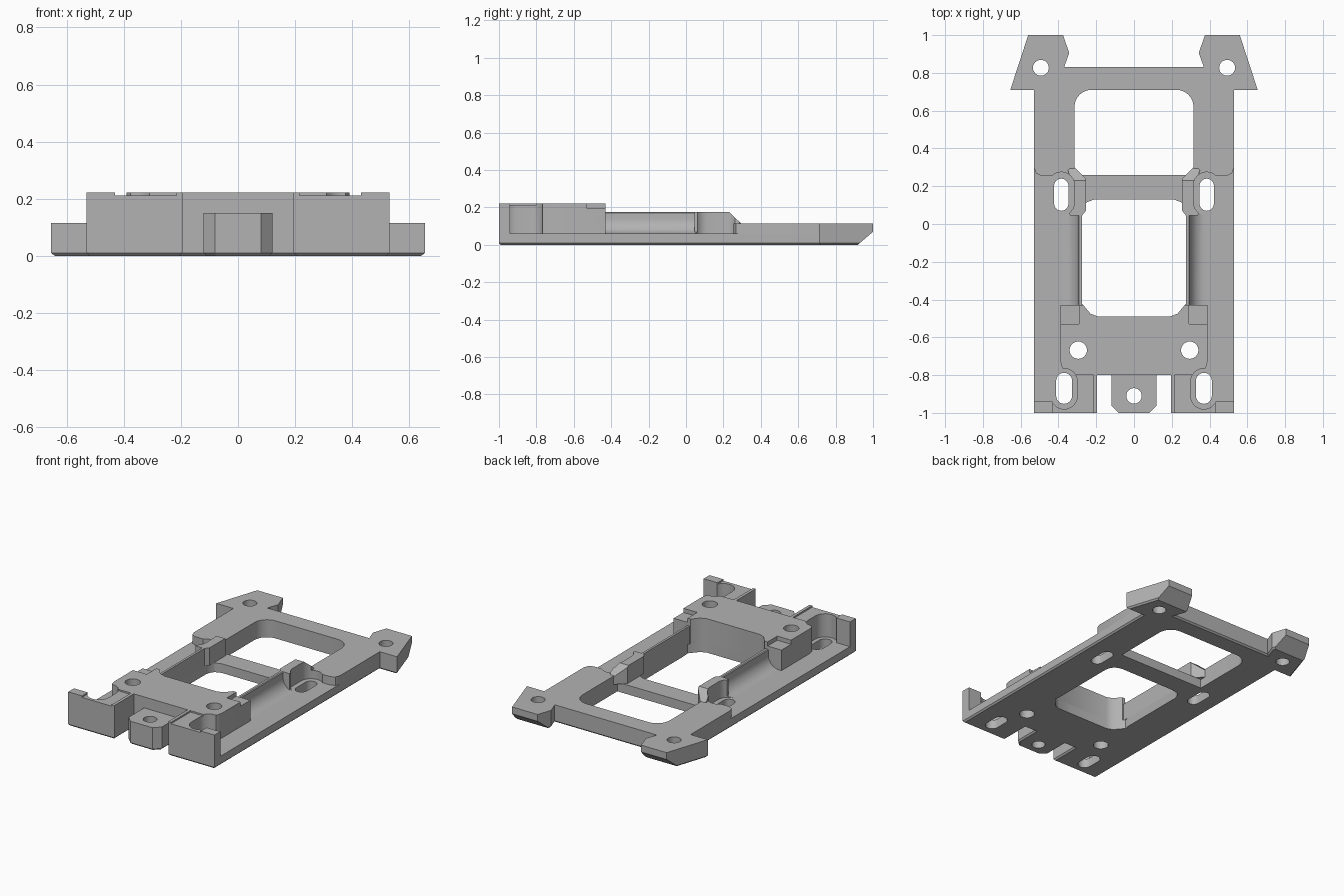
import bpy, bmesh, math

cube = bpy.data.objects.get("Cube")
if cube:
    bpy.data.objects.remove(cube, do_unlink=True)

grey = bpy.data.materials.new("plain_grey")
grey.use_nodes = True
grey.diffuse_color = (0.45, 0.45, 0.45, 1)
grey.node_tree.nodes["Principled BSDF"].inputs["Base Color"].default_value = (0.45, 0.45, 0.45, 1)

FLOOR, DECK, TOP = 0.06, 0.115, 0.222
parts, cutters = [], []


def prism(name, pts, lo, hi, axis="z", bevel=0.0, cutter=False):
    """Extrude a flat outline along an axis, optionally bevelling its lower rim."""
    def place(p, h):
        return {"z": (p[0], p[1], h), "y": (p[0], h, p[1]), "x": (h, p[0], p[1])}[axis]
    bm = bmesh.new()
    low = [bm.verts.new(place(p, lo)) for p in pts]
    high = [bm.verts.new(place(p, hi)) for p in pts]
    bottom = bm.faces.new(low)
    bm.faces.new(high)
    for i in range(len(pts)):
        j = (i + 1) % len(pts)
        bm.faces.new((low[i], low[j], high[j], high[i]))
    bmesh.ops.recalc_face_normals(bm, faces=bm.faces)
    if bevel:
        bmesh.ops.bevel(bm, geom=list(bottom.edges), offset=bevel, segments=1, affect="EDGES")
    mesh = bpy.data.meshes.new(name)
    bm.to_mesh(mesh)
    bm.free()
    mesh.materials.append(grey)
    ob = bpy.data.objects.new(name, mesh)
    bpy.context.collection.objects.link(ob)
    ob.hide_render = cutter
    (cutters if cutter else parts).append(ob)
    return ob


def both(half):
    """Complete a half outline by reflecting it across x = 0."""
    return half + [(-x, y) for x, y in reversed(half)]


def flip(pts, s):
    return [(x * s, y) for x, y in pts]


def capsule(x, y0, y1, r, n=12):
    """Slot outline; a circle when y0 equals y1."""
    arc = [math.pi * i / n for i in range(n + 1)]
    up = [(x + r * math.cos(a), y1 + r * math.sin(a)) for a in arc]
    down = [(x - r * math.cos(a), y0 - r * math.sin(a)) for a in arc]
    return up + down if y1 > y0 else up + down[1:-1]


def cut(name, pts, targets, lo=-0.2, hi=0.5, axis="z"):
    tool = prism(name, pts, lo, hi, axis, cutter=True)
    for ob in targets:
        mod = ob.modifiers.new(name, "BOOLEAN")
        mod.operation, mod.solver, mod.object = "DIFFERENCE", "EXACT", tool


# Outline of the ears, shared by base and rear deck
ears = [(0.53, 0.71), (0.655, 0.71), (0.56, 1.0), (0.375, 1.0), (0.343, 0.905), (0.37, 0.83)]
tab_edge = [(0.08, -1.0), (0.12, -0.96), (0.12, -0.8)]

# Solid parts
base = prism("base_plate", both(tab_edge + [(0.195, -0.8), (0.195, -1), (0.53, -1)] + ears),
             0, FLOOR, bevel=0.01)
deck = prism("rear_deck", both([(0.3, 0.255), (0.49, 0.255), (0.518, 0.268), (0.53, 0.3)] + ears),
             FLOOR, DECK)
tab = prism("front_tab", both(tab_edge), FLOOR, 0.15)
block = prism("front_block", both([(0.195, -0.8), (0.195, -1), (0.53, -1), (0.53, -0.94),
                                   (0.37, -0.94), (0.37, -0.78), (0.385, -0.75),
                                   (0.39, -0.72), (0.39, -0.43)]), FLOOR, TOP)

# Side rails: thin wall with a concave fillet running into the floor
fillet = [(0.375 - 0.08 * math.sin(a), 0.14 - 0.08 * math.cos(a))
          for a in (math.pi / 2 * i / 10 for i in range(11))]
rails, ends = [], []
for side, s in (("left", 1), ("right", -1)):
    rails.append(prism(side + "_rail", flip([(0.275, FLOOR)] + fillet[:] +
                 [(0.295, 0.17), (0.29, 0.175), (0.275, 0.175)], s), -0.44, 0.1, "y"))
    ends.append(prism(side + "_rail_end", flip([(0.255, 0.07), (0.275, 0.045), (0.34, 0.045),
                (0.345, 0.27), (0.35, 0.285), (0.335, 0.3), (0.315, 0.3), (0.255, 0.24)], s),
                FLOOR, 0.175))

# Window openings
cut("middle_window_cutter", both([(0.19, -0.49), (0.23, -0.475), (0.28, -0.415), (0.275, -0.38),
                                  (0.275, 0.06), (0.268, 0.09), (0.25, 0.115), (0.21, 0.13)]),
    [base, block])
corner = [(0.225 + 0.09 * math.cos(a), 0.62 + 0.09 * math.sin(a))
          for a in (math.pi / 2 * i / 8 for i in range(9))]
cut("rear_window_cutter", both([(0.315, 0.26)] + corner), [base])
cut("rear_deck_cutter", both([(0.315, 0.1)] + corner), [deck])

# Lower rear slope of the ears and the sloped rail ends
cut("ear_slope_cutter", [(0.895, -0.02), (1.07, 0.13), (1.07, -0.02)], [base, deck], -1, 1, "x")
cut("rail_slope_cutter", [(0.22, 0.185), (0.31, 0.1), (0.4, 0.1), (0.4, 0.185)], ends, -1, 1, "x")

# Holes, slots, pockets and steps on each side
for i, s in enumerate((1, -1)):
    cut("ear_hole_cutter", flip(capsule(0.493, 0.827, 0.827, 0.042), s), [base, deck])
    cut("block_hole_cutter", flip(capsule(0.295, -0.668, -0.668, 0.046), s), [base, block])
    cut("front_slot_cutter", flip(capsule(0.37, -0.91, -0.83, 0.042), s), [base])
    cut("rear_slot_cutter", flip(capsule(0.385, 0.108, 0.202, 0.038), s), [base])
    cut("front_pocket_cutter", flip(capsule(0.37, -0.91, -0.835, 0.07), s), [block], 0.05)
    cut("rear_pocket_cutter", flip(capsule(0.385, 0.115, 0.205, 0.07), s),
        [deck, rails[i], ends[i]], 0.05)
    cut("corner_step_cutter", flip([(0.29, -0.53), (0.45, -0.53), (0.45, -0.4), (0.29, -0.4)], s),
        [block], 0.195)
    cut("wall_step_cutter", flip([(0.215, -1.1), (0.43, -1.1), (0.43, -0.8), (0.215, -0.8)], s),
        [block], 0.212)
cut("tab_hole_cutter", capsule(0, -0.91, -0.91, 0.041), [base, tab])

# Apply the cuts, drop the helpers and shade
bpy.context.view_layer.update()
graph = bpy.context.evaluated_depsgraph_get()
done = [(ob, bpy.data.meshes.new_from_object(ob.evaluated_get(graph))) for ob in parts]
for ob, mesh in done:
    ob.modifiers.clear()
    ob.data = mesh
for tool in cutters:
    bpy.data.objects.remove(tool, do_unlink=True)
bpy.ops.object.select_all(action="DESELECT")
for ob in parts:
    ob.select_set(True)
bpy.context.view_layer.objects.active = base
bpy.ops.object.shade_smooth_by_angle(angle=math.radians(30))
